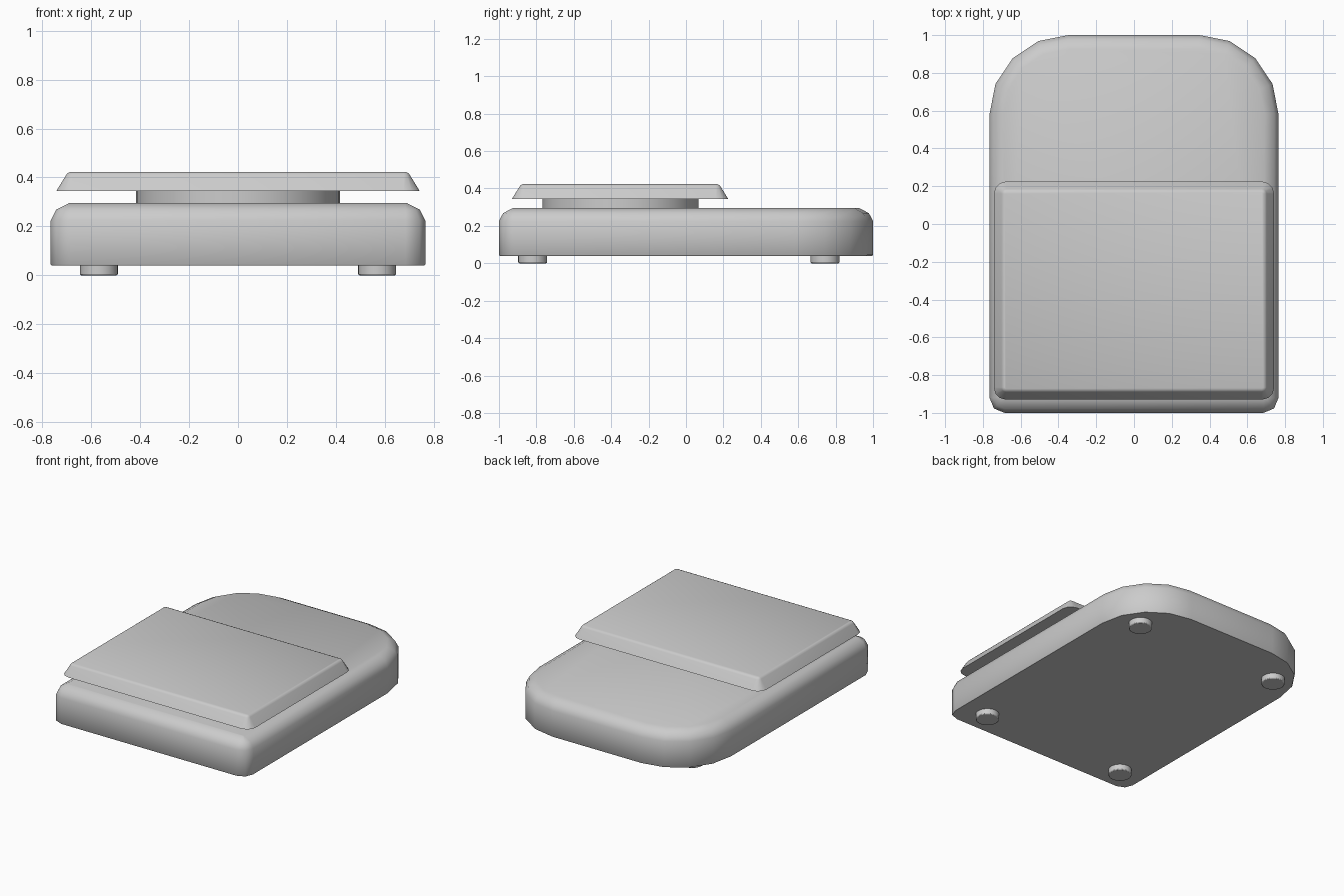
import bpy, bmesh
from math import cos, sin, pi, radians

if "Cube" in bpy.data.objects:
    bpy.data.objects.remove(bpy.data.objects["Cube"])


def outline(hx, y0, y1, r_front, r_back, n_front, n_back, inset):
    """Rounded rectangle, anticlockwise, shrunk evenly by inset."""
    pts = []
    corners = [(1, 1, 0, r_back, n_back), (-1, 1, 90, r_back, n_back),
               (-1, -1, 180, r_front, n_front), (1, -1, 270, r_front, n_front)]
    for sx, sy, start, r, n in corners:
        cx = sx * (hx - r)
        cy = y1 - r if sy > 0 else y0 + r
        for i in range(n + 1):
            a = radians(start + 90 * i / n)
            pts.append((cx + (r - inset) * cos(a), cy + (r - inset) * sin(a)))
    return pts


def finish(obj, angle):
    bpy.ops.object.select_all(action='DESELECT')
    bpy.context.view_layer.objects.active = obj
    obj.select_set(True)
    bpy.ops.object.shade_smooth_by_angle(angle=radians(angle))


def loft(name, shape, profile, angle=50):
    """Stack outlines given as (inset, z) and cap both ends."""
    bm = bmesh.new()
    rings = [[bm.verts.new((x, y, z)) for x, y in outline(*shape, inset)]
             for inset, z in profile]
    n = len(rings[0])
    for a, b in zip(rings, rings[1:]):
        for i in range(n):
            j = (i + 1) % n
            bm.faces.new((a[i], a[j], b[j], b[i]))
    bm.faces.new(rings[0][::-1])
    bm.faces.new(rings[-1])
    mesh = bpy.data.meshes.new(name)
    bm.to_mesh(mesh)
    bm.free()
    obj = bpy.data.objects.new(name, mesh)
    bpy.context.collection.objects.link(obj)
    finish(obj, angle)


def cylinder(name, x, y, r, z0, z1, sides, bevel=0):
    bpy.ops.mesh.primitive_cylinder_add(vertices=sides, radius=r, depth=z1 - z0,
                                        location=(x, y, (z0 + z1) / 2))
    obj = bpy.context.object
    obj.name = name
    finish(obj, 50)
    if bevel:
        mod = obj.modifiers.new("soft_edge", 'BEVEL')
        mod.width = bevel
        mod.segments = 2
        mod.limit_method = 'ANGLE'


# Scale body: broad round back corners, tight front corners, softened top
loft("body", (0.765, -1, 1, 0.08, 0.418, 2, 4),
     [(0.004, 0.04), (0, 0.045), (0, 0.225), (0.022, 0.268), (0.074, 0.295)])

# Round neck under the weighing plate
cylinder("neck", 0, -0.35, 0.416, 0.28, 0.35, 48)

# Weighing plate with flared rim
loft("weighing_plate", (0.742, -0.93, 0.225, 0.065, 0.065, 3, 3),
     [(0, 0.345), (0.04, 0.41), (0.046, 0.418), (0.058, 0.423)])

# Four feet
for side, x in (("left", -0.568), ("right", 0.568)):
    for end, y in (("front", -0.82), ("back", 0.743)):
        cylinder(f"foot_{end}_{side}", x, y, 0.077, 0, 0.05, 32, 0.006)
